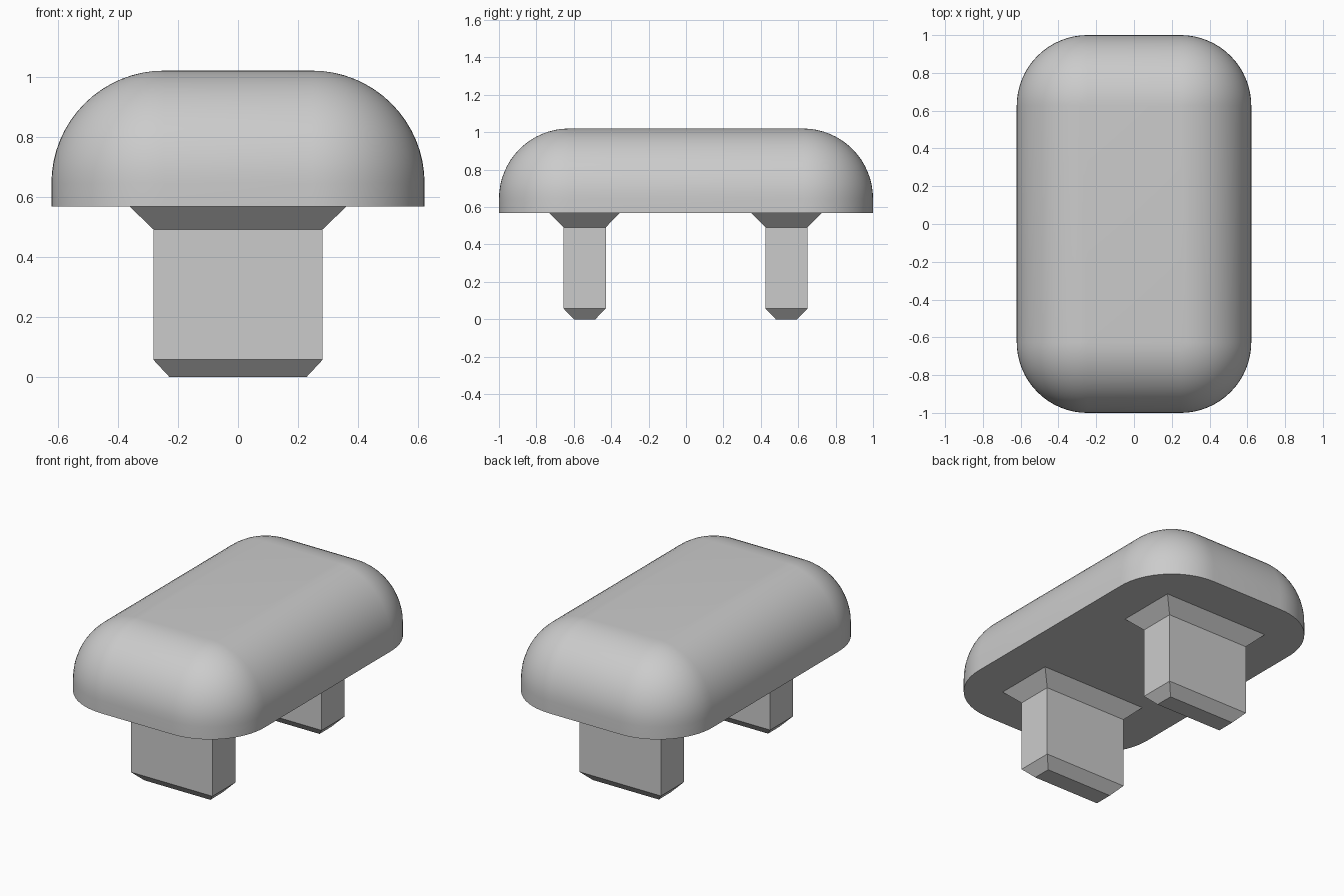
import bpy
import bmesh
from math import sin, cos, pi, radians

cube = bpy.data.objects.get("Cube")
if cube:
    bpy.data.objects.remove(cube, do_unlink=True)

grey = bpy.data.materials.new("plain grey")
grey.use_nodes = True
grey.diffuse_color = (0.6, 0.6, 0.6, 1)
grey.node_tree.nodes["Principled BSDF"].inputs["Base Color"].default_value = (0.6, 0.6, 0.6, 1)

STEPS = 16           # segments per quarter round
UNDERSIDE = 0.567    # height of the cap's flat underside
TOP = 1.02
RADIUS = 0.375
CORE_X, CORE_Y = 0.246, 0.625


def loft(name, rings):
    """Skin a stack of equal-length rings and close both ends."""
    bm = bmesh.new()
    loops = [[bm.verts.new(p) for p in ring] for ring in rings]
    for low, high in zip(loops, loops[1:]):
        n = len(low)
        for i in range(n):
            j = (i + 1) % n
            bm.faces.new((low[i], low[j], high[j], high[i]))
    bm.faces.new(loops[0][::-1])
    bm.faces.new(loops[-1])
    bmesh.ops.remove_doubles(bm, verts=bm.verts, dist=0.0001)
    bmesh.ops.recalc_face_normals(bm, faces=bm.faces)
    mesh = bpy.data.meshes.new(name)
    bm.to_mesh(mesh)
    bm.free()
    mesh.materials.append(grey)
    obj = bpy.data.objects.new(name, mesh)
    bpy.context.collection.objects.link(obj)
    return obj


def rounded_ring(r, z):
    """Rounded rectangle around the flat core, with corner radius r."""
    ring = []
    for quarter, (sx, sy) in enumerate([(1, 1), (-1, 1), (-1, -1), (1, -1)]):
        for k in range(STEPS + 1):
            a = (quarter + k / STEPS) * pi / 2
            ring.append((sx * CORE_X + r * cos(a), sy * CORE_Y + r * sin(a), z))
    return ring


def box_ring(hx, hy, y, z):
    return [(sx * hx, y + sy * hy, z) for sx, sy in [(1, 1), (-1, 1), (-1, -1), (1, -1)]]


# Domed cap: short straight wall, then a quarter round up to the flat top
rings = [rounded_ring(RADIUS, UNDERSIDE)]
for k in range(STEPS):
    t = k / STEPS * pi / 2
    rings.append(rounded_ring(RADIUS * cos(t), TOP - RADIUS + RADIUS * sin(t)))
rings.append([(x, y, TOP) for x, y, z in rounded_ring(0, TOP)])
cap = loft("cap", rings)
bpy.context.view_layer.objects.active = cap
cap.select_set(True)
bpy.ops.object.shade_smooth_by_angle(angle=radians(30))
cap.select_set(False)

# Pegs: chamfered tip, straight shank, flared root under the cap
PROFILE = [(0.228, 0.057, 0), (0.282, 0.113, 0.058),
           (0.282, 0.113, 0.492), (0.36, 0.187, UNDERSIDE)]
for name, y in (("front_peg", -0.542), ("back_peg", 0.537)):
    loft(name, [box_ring(hx, hy, y, z) for hx, hy, z in PROFILE])
